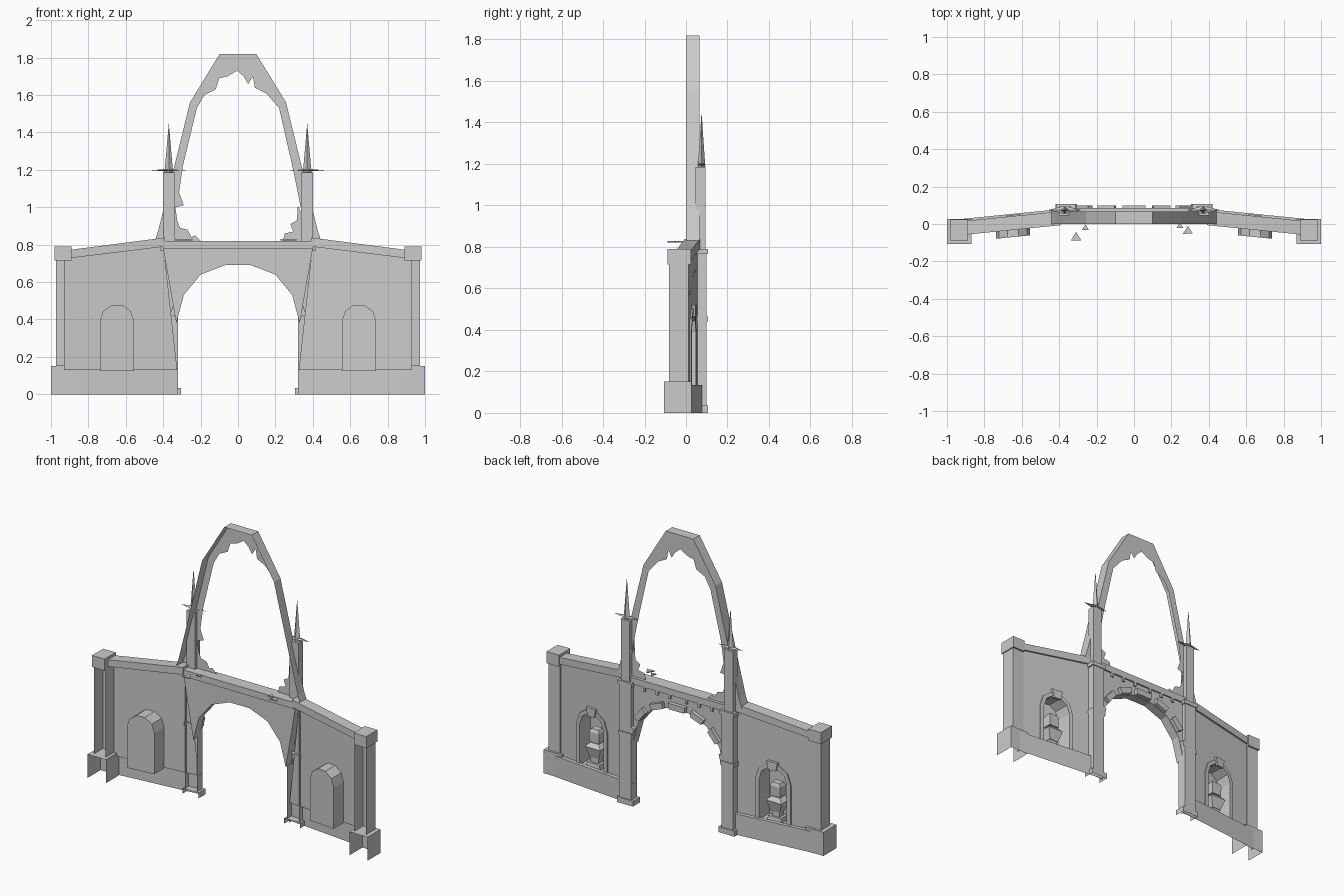
import bpy, bmesh, math
from mathutils import Vector

if "Cube" in bpy.data.objects:
    bpy.data.objects.remove(bpy.data.objects["Cube"])

LR = (1, -1)


def warp(x, y):
    # wings sweep back towards the end pillars
    return y + 0.055 - 0.1 * (x - 0.4)


def add_object(name, bm):
    bmesh.ops.recalc_face_normals(bm, faces=bm.faces)
    me = bpy.data.meshes.new(name)
    bm.to_mesh(me)
    bm.free()
    bpy.context.collection.objects.link(bpy.data.objects.new(name, me))


def extrude(name, pts, a, b=None, axis='y', skip=(), wing=False, sides=(1,)):
    """Extrude a profile (xz along y, or xy along z). skip: 'a', 'b' caps or side indices left open."""
    for s in sides:
        bm = bmesh.new()
        rings = []
        for d in ([a] if b is None else [a, b]):
            ring = []
            for p, q in pts:
                x, y, z = (p, d, q) if axis == 'y' else (p, q, d)
                ring.append(bm.verts.new((x * s, warp(x, y) if wing else y, z)))
            rings.append(ring)
        if 'a' not in skip:
            bm.faces.new(rings[0])
        if b is not None:
            if 'b' not in skip:
                bm.faces.new(rings[1][::-1])
            for i in range(len(pts)):
                if i not in skip:
                    j = (i + 1) % len(pts)
                    bm.faces.new((rings[0][i], rings[1][i], rings[1][j], rings[0][j]))
        add_object(name, bm)


def rect(x0, x1, z0, z1):
    return [(x0, z0), (x1, z0), (x1, z1), (x0, z1)]


def pier(name, x0, x1, y0, y1, z0, z1, closed=False):
    # upright block, open at the -y side and bottom unless closed
    plan = [(x0, y0), (x0, y1), (x1, y1), (x1, y0)]
    extrude(name, plan, z0, z1, 'z', () if closed else (3, 'a'), sides=LR)


def frustum(name, c, r0, r1, z0, z1, d=0.8):
    # four-sided tapered block for the bust
    for s in LR:
        bm = bmesh.new()
        rings = [[bm.verts.new(((c[0] + i * r) * s, c[1] + j * r * d, z))
                  for i, j in ((-1, -1), (1, -1), (1, 1), (-1, 1))] for r, z in ((r0, z0), (r1, z1))]
        bm.faces.new(rings[0])
        bm.faces.new(rings[1])
        for i in range(4):
            j = (i + 1) % 4
            bm.faces.new((rings[0][i], rings[0][j], rings[1][j], rings[1][i]))
        add_object(name, bm)


def niche_outline(r, bottom):
    cx, spring = 0.647, 0.39
    arc = [(cx + r * math.cos(math.radians(36 * i)), spring + r * math.sin(math.radians(36 * i)))
           for i in range(6)]
    return [(cx + r, bottom)] + arc + [(cx - r, bottom)]


# wing walls with niche openings
outline = niche_outline(0.092, 0.13)
extrude('wing_wall', [(0.325, 0.13)] + outline[::-1] + [(0.93, 0.13), (0.93, 0.76), (0.40, 0.81)],
        0.0, wing=True, sides=LR)
extrude('wing_coping', [(0.39, 0.79), (0.93, 0.724), (0.93, 0.768), (0.39, 0.838)],
        -0.062, 0.012, wing=True, sides=LR)
extrude('wing_plinth', rect(0.32, 0.93, 0.0, 0.135), 0.0, 0.024, skip=('a', 0), wing=True, sides=LR)

# niches, frames and keystones
extrude('niche', niche_outline(0.092, 0.125), -0.1, 0.0, skip=('b',), wing=True, sides=LR)
extrude('niche_frame', niche_outline(0.118, 0.135) + niche_outline(0.092, 0.135)[::-1],
        0.0, 0.008, skip=('a',), wing=True, sides=LR)
extrude('niche_keystone', [(0.622, 0.465), (0.672, 0.465), (0.684, 0.52), (0.61, 0.52)],
        0.001, 0.018, wing=True, sides=LR)

# busts on pedestals
C = (0.647, -0.014)
for nm, r0, r1, z0, z1 in (('bust_foot', 0.05, 0.045, 0.125, 0.155), ('bust_stem', 0.028, 0.028, 0.155, 0.185),
                           ('bust_torso', 0.032, 0.055, 0.185, 0.255), ('bust_shoulders', 0.055, 0.03, 0.255, 0.28),
                           ('bust_head', 0.034, 0.036, 0.285, 0.35), ('bust_crown', 0.036, 0.026, 0.35, 0.37)):
    frustum(nm, C, r0, r1, z0, z1)

# end pillars
pier('end_pillar_base', 0.87, 1.0, -0.106, 0.026, 0.0, 0.152)
pier('end_pillar_shaft', 0.89, 0.973, -0.082, 0.012, 0.152, 0.72)
pier('end_pillar_cap', 0.89, 0.98, -0.09, 0.024, 0.715, 0.79, closed=True)

# gate columns with base, ring, cap and upper stage
pier('column_base', 0.305, 0.42, 0.035, 0.106, 0.0, 0.035)
pier('column_shaft', 0.322, 0.407, 0.04, 0.1, 0.035, 0.77)
pier('column_ring', 0.316, 0.413, 0.04, 0.106, 0.44, 0.465)
pier('column_cap', 0.314, 0.415, 0.04, 0.106, 0.765, 0.79, closed=True)
pier('column_upper', 0.338, 0.4, 0.045, 0.094, 0.79, 1.185, closed=True)

# pinnacles and flat pointed collars
for s in LR:
    for name, rx, ry, z0, zm, z1 in (('pinnacle', 0.023, 0.018, 1.17, 1.185, 1.45),
                                     ('pinnacle_collar', 0.09, 0.022, 1.19, 1.198, 1.206)):
        vs = [(s * 0.37 + i * rx, 0.075 + j * ry, zm) for i, j in ((1, 0), (0, 1), (-1, 0), (0, -1))]
        vs += [(s * 0.37, 0.075, z0), (s * 0.37, 0.075, z1)]
        me = bpy.data.meshes.new(name)
        me.from_pydata(vs, [], [f for i in range(4) for f in ((i, (i + 1) % 4, 5), ((i + 1) % 4, i, 4))])
        bpy.context.collection.objects.link(bpy.data.objects.new(name, me))

# gate arch, cornice, voussoirs and dentils
half = [(0.33, 0.38), (0.29, 0.53), (0.2, 0.64), (0.07, 0.69)]
gate = half + [(-x, z) for x, z in half[::-1]]
extrude('gate_spandrel', gate + [(-0.40, 0.78), (0.40, 0.78)], 0.015, 0.075)
extrude('gate_cornice', rect(-0.4, 0.4, 0.778, 0.82), 0.0, 0.085)
for i in range(4):
    p, q = Vector(gate[i]), Vector(gate[i + 1])
    t = (p - q).normalized()
    n = Vector((-t.y, t.x))
    if n.y < 0:
        n = -n
    m = p.lerp(q, 0.5)
    w = 0.055 if i == 3 else 0.042
    quad = [m - t * w + n * 0.004, m + t * w + n * 0.004,
            m + t * (w + .006) + n * 0.042, m - t * (w + .006) + n * 0.042]
    extrude('voussoir', [tuple(v) for v in quad], 0.07, 0.1, sides=(1,) if i == 3 else LR)
for k in range(3):
    x = 0.06 + 0.09 * k
    extrude('dentil', rect(x - 0.008, x + 0.008, 0.752, 0.778), 0.07, 0.085, sides=LR)

# great broken arch: outer rim and rear face, open at the front
outer = [(0.445, 0.82), (0.425, 0.88), (0.345, 1.2), (0.257, 1.56), (0.098, 1.82)]
inner_left = [(-0.2, 0.82), (-0.23, 0.85), (-0.25, 0.84), (-0.27, 0.88), (-0.31, 0.89), (-0.325, 0.93),
              (-0.335, 1.0), (-0.29, 1.01), (-0.315, 1.08), (-0.295, 1.22), (-0.22, 1.53), (-0.18, 1.6),
              (-0.12, 1.63), (-0.1, 1.69), (-0.055, 1.70), (-0.005, 1.73)]
inner_right = [(0.03, 1.70), (0.055, 1.66), (0.08, 1.70), (0.09, 1.64), (0.15, 1.61), (0.22, 1.53),
               (0.295, 1.2), (0.345, 0.95), (0.32, 1.01), (0.315, 0.93), (0.28, 0.91), (0.295, 0.87),
               (0.25, 0.86), (0.24, 0.82)]
arch = outer + [(-x, z) for x, z in outer[::-1]] + inner_left + inner_right
extrude('great_arch', arch, 0.0, 0.066, skip=('a',) + tuple(range(9, len(arch))))

# loose shards lying by the cornice
for cx, cy, r in ((-0.31, -0.07, 0.028), (-0.26, -0.02, 0.018), (0.245, -0.01, 0.018), (0.288, -0.035, 0.026)):
    extrude('shard', [(cx - r, cy - r * 0.7), (cx + r, cy - r * 0.6), (cx, cy + r)], 0.822, 0.829, 'z')

# cracks on the wing walls
for path in ([(0.46, 0.7), (0.52, 0.68), (0.56, 0.7), (0.63, 0.66), (0.68, 0.67)],
             [(0.72, 0.6), (0.78, 0.57), (0.81, 0.59), (0.87, 0.55)]):
    lower = [(x - 0.004, z - 0.008) for x, z in path[1:-1]]
    extrude('crack', path + lower[::-1], 0.002, wing=True, sides=LR)
